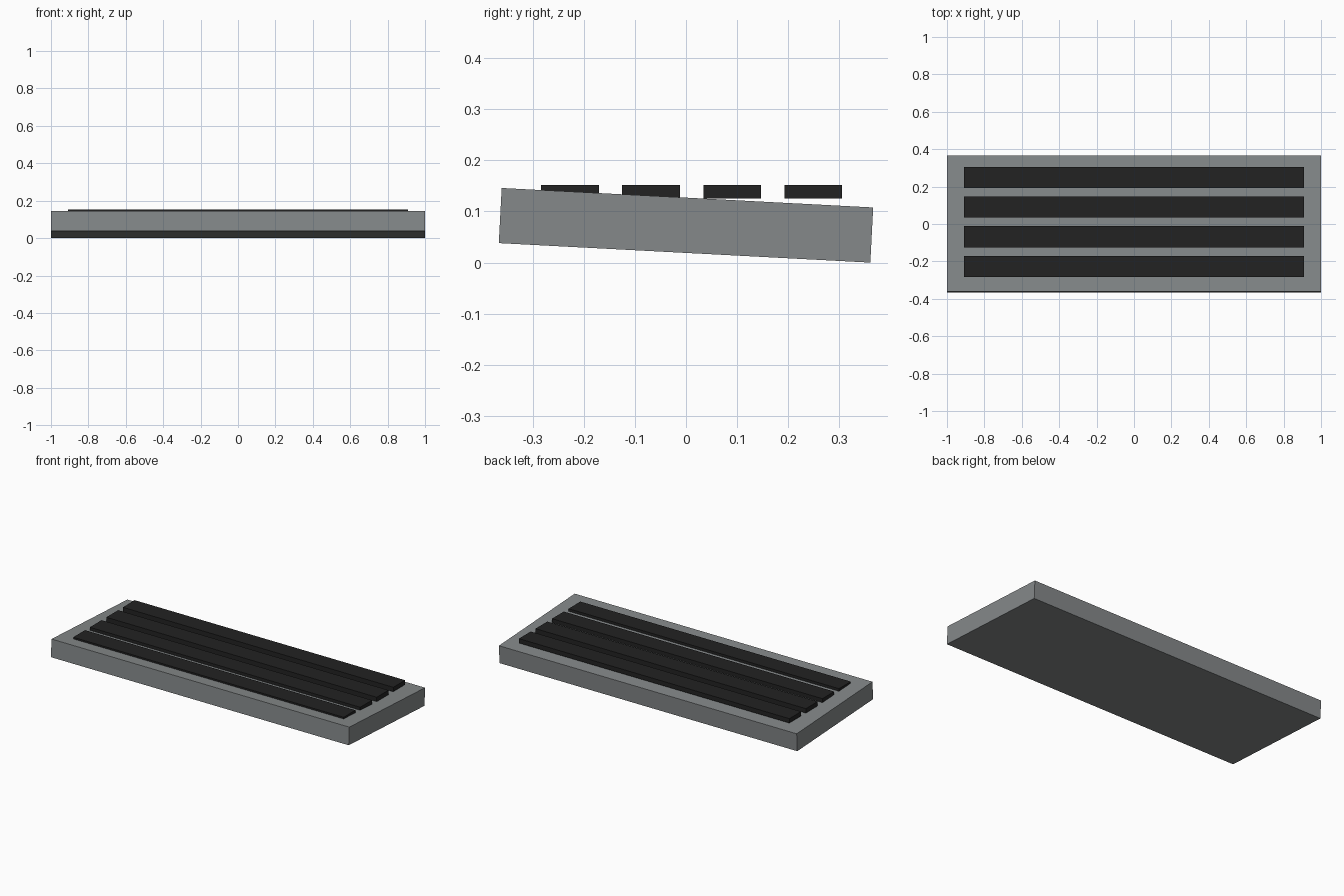
import bpy
import math

if "Cube" in bpy.data.objects:
    bpy.data.objects.remove(bpy.data.objects["Cube"])


def material(name, rgb):
    m = bpy.data.materials.new(name)
    m.diffuse_color = (*rgb, 1.0)
    m.use_nodes = True
    m.node_tree.nodes["Principled BSDF"].inputs["Base Color"].default_value = m.diffuse_color
    return m


def box(name, size, loc, mat, tilt=0.0):
    bpy.ops.mesh.primitive_cube_add(size=1, location=loc, rotation=(tilt, 0, 0))
    ob = bpy.context.object
    ob.name = name
    ob.scale = size
    ob.data.materials.append(mat)
    return ob


grey = material("slab grey", (0.235, 0.25, 0.255))
black = material("strip black", (0.016, 0.016, 0.016))

# Slab tipped down three degrees toward the back
TILT = math.radians(-3)
L, T = 0.728, 0.108
height = L * math.sin(-TILT) + T * math.cos(TILT)
box("slab", (2.0, L, T), (0, 0, height / 2), grey, TILT)

# Four level strips partly sunk into the slab top
for i in range(4):
    box(f"strip_{i + 1}", (1.816, 0.113, 0.027), (0, -0.227 + i * 0.1587, 0.1385), black)
